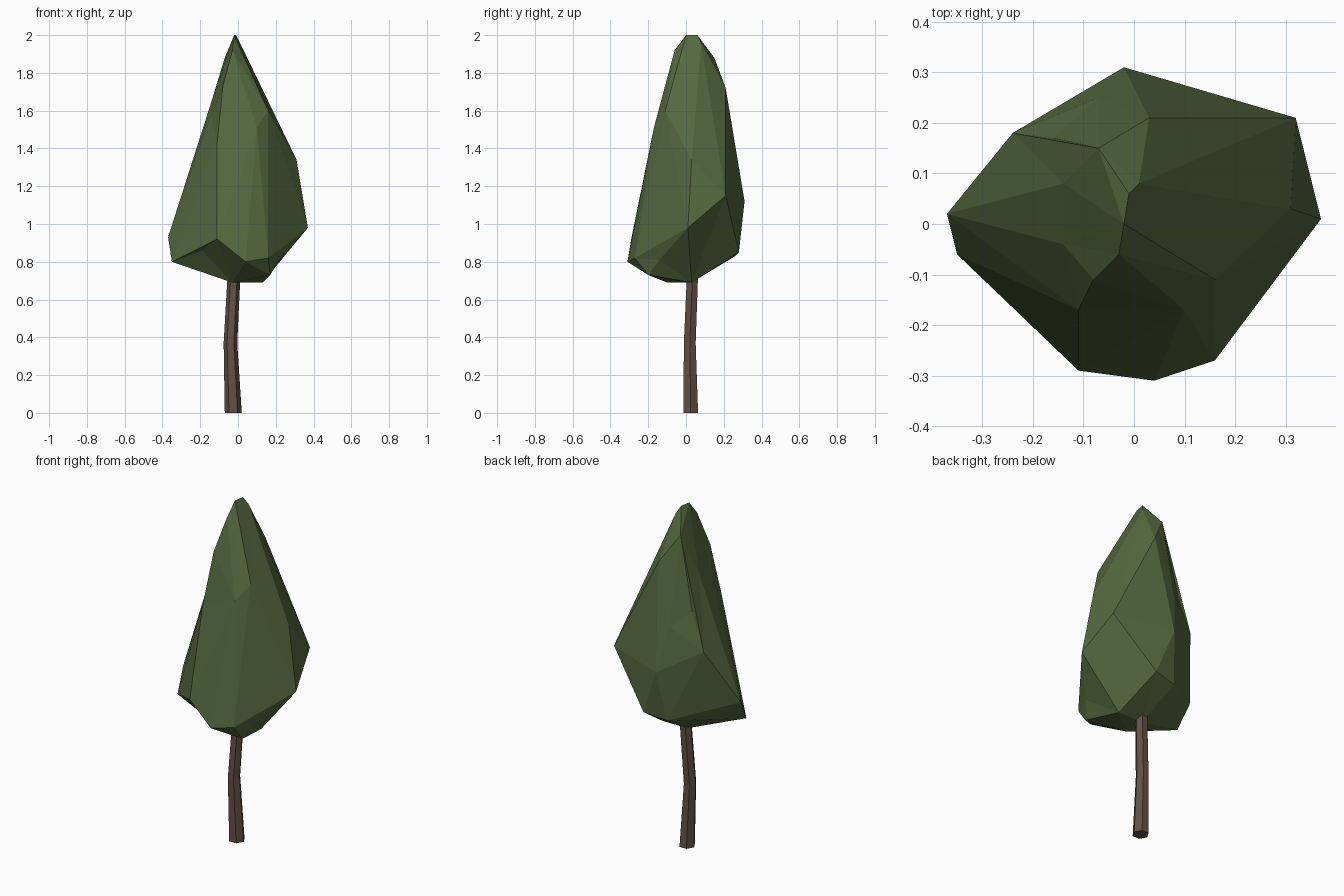
import bpy
import bmesh
import math
from mathutils import Vector

default_cube = bpy.data.objects.get("Cube")
if default_cube:
    bpy.data.objects.remove(default_cube, do_unlink=True)


def make_material(name, color):
    material = bpy.data.materials.new(name)
    material.use_nodes = True
    material.diffuse_color = color
    shader = material.node_tree.nodes["Principled BSDF"]
    shader.inputs["Base Color"].default_value = color
    shader.inputs["Roughness"].default_value = 0.9
    return material


def add_object(name, bm, material):
    """Turn a bmesh into a flat-shaded object with one material."""
    bmesh.ops.recalc_face_normals(bm, faces=bm.faces)
    mesh = bpy.data.meshes.new(name)
    bm.to_mesh(mesh)
    bm.free()
    mesh.materials.append(material)
    obj = bpy.data.objects.new(name, mesh)
    bpy.context.collection.objects.link(obj)
    return obj


def faceted_skin(points, center, radii, inflate):
    """Wrap all corners in triangles: hull them while inflated towards an
    ellipsoid, then let them sink back so shallow hollows survive."""
    bm = bmesh.new()
    resting = {}
    for point in points:
        offset = point - center
        unit = Vector(o / r for o, r in zip(offset, radii)).normalized()
        shell = center + Vector(u * r for u, r in zip(unit, radii))
        vert = bm.verts.new(point.lerp(shell, inflate))
        resting[vert] = point
    bmesh.ops.convex_hull(bm, input=list(bm.verts))
    for vert, point in resting.items():
        vert.co = point
    loose = [vert for vert in bm.verts if not vert.link_faces]
    bmesh.ops.delete(bm, geom=loose, context="VERTS")
    return bm


def bent_post(rings, sides):
    """Loft a closed post through (center, radius) rings."""
    bm = bmesh.new()
    loops = []
    for center, radius in rings:
        loop = []
        for i in range(sides):
            angle = math.tau * i / sides
            spoke = Vector((math.cos(angle), math.sin(angle), 0))
            loop.append(bm.verts.new(Vector(center) + spoke * radius))
        loops.append(loop)
    for low, high in zip(loops, loops[1:]):
        for i in range(sides):
            j = (i + 1) % sides
            bm.faces.new((low[i], low[j], high[j], high[i]))
    bm.faces.new(loops[0][::-1])
    bm.faces.new(loops[-1])
    return bm


leaf_green = make_material("leaf green", (0.09, 0.14, 0.05, 1))
bark_brown = make_material("bark brown", (0.12, 0.084, 0.058, 1))

# Foliage corners, in hundredths of a unit
underside = [(-3, -10, 69), (13, 3, 69), (-3, 3, 69), (17, -20, 73),
             (8, 28, 85), (-6, 26, 83)]
skirt = [(-37, 2, 93), (-35, -6, 80), (-19, -17, 86), (-11, -29, 92),
         (4, -31, 80), (16, -27, 82), (22, -14, 81), (37, 1, 98),
         (32, 21, 115), (-2, 31, 112), (-24, 18, 125)]
shoulders = [(-11, -17, 143), (10, -17, 151), (16, -11, 160), (31, 3, 134),
             (-7, 25, 138), (-16, 17, 146), (-14, -4, 157), (-14, 8, 165)]
crown = [(-8, -11, 173), (3, 21, 172), (-2, 20, 158), (-7, 15, 188),
         (-3, -6, 192), (-2, 0, 200), (-1, 6, 200), (1, 8, 196)]

corners = [Vector(p) / 100 for p in underside + skirt + shoulders + crown]
foliage = faceted_skin(corners, Vector((0, 0, 1.2)), (0.3, 0.3, 0.8), 0.35)
add_object("foliage", foliage, leaf_green)

# Slightly bent six-sided trunk, ending inside the foliage
trunk = bent_post([((-0.025, 0.025, 0), 0.045),
                   ((-0.04, 0.02, 0.37), 0.036),
                   ((-0.02, 0.035, 0.75), 0.034)], 6)
add_object("trunk", trunk, bark_brown)
